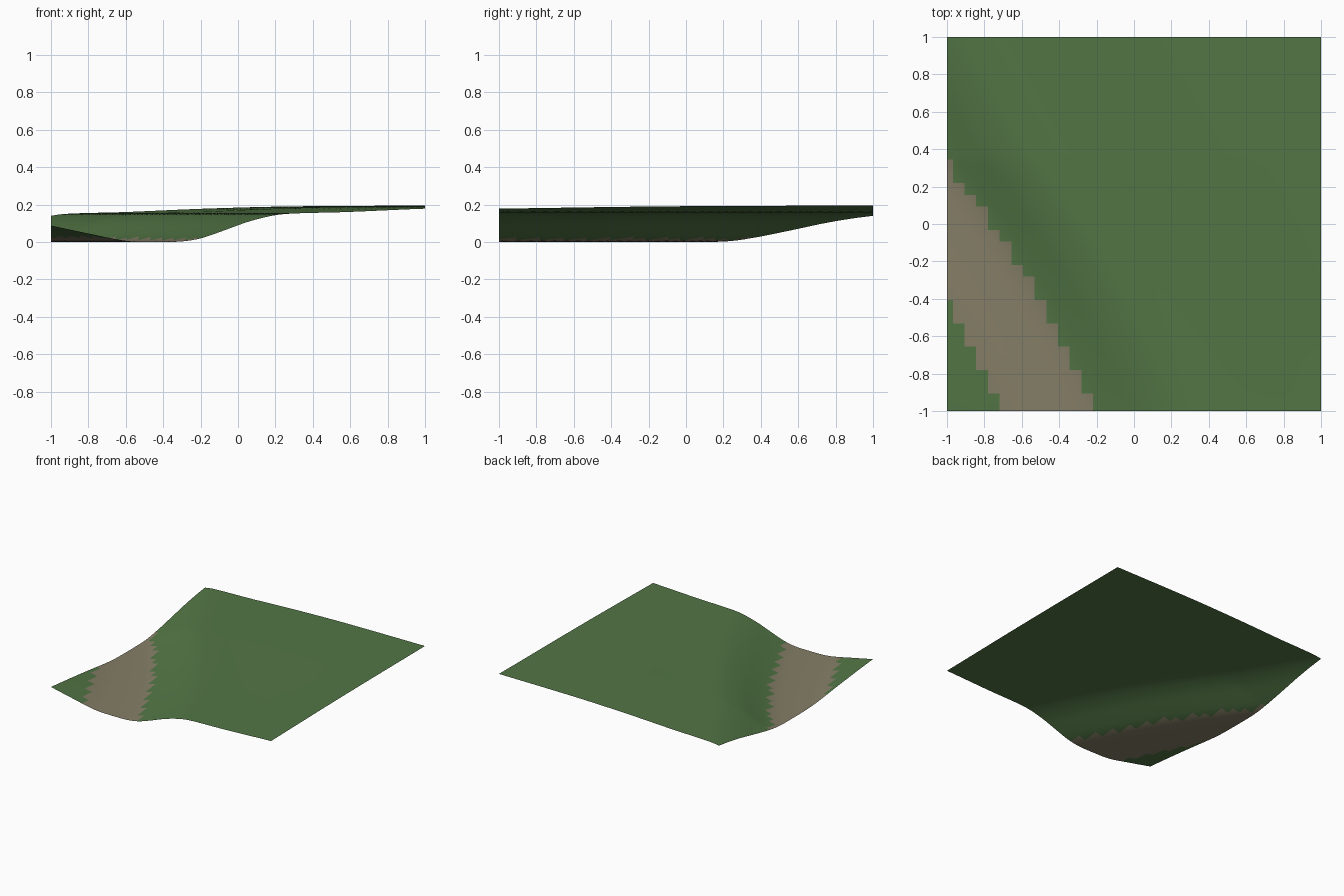
import bpy, bmesh, math

cube = bpy.data.objects.get("Cube")
if cube:
    bpy.data.objects.remove(cube, do_unlink=True)

CELLS = 64
COARSE = 2.0 / 32  # lattice that gives the bed its stepped edge

# Cross-section of the valley: (distance across, height)
PROFILE = [(-1.42, .10), (-1.19, .044), (-1.02, .006), (-.89, 0), (-.76, .003),
           (-.673, .02), (-.566, .062), (-.466, .104), (-.366, .135),
           (-.28, .15), (0, .16), (.366, .178), (.76, .19), (1.4, .195)]


def material(name, color):
    mat = bpy.data.materials.new(name)
    mat.use_nodes = True
    mat.diffuse_color = (*color, 1)
    bsdf = mat.node_tree.nodes["Principled BSDF"]
    bsdf.inputs["Base Color"].default_value = (*color, 1)
    bsdf.inputs["Roughness"].default_value = 0.9
    return mat


def slope(i):
    a, b = PROFILE[max(i - 1, 0)], PROFILE[min(i + 1, len(PROFILE) - 1)]
    return (b[1] - a[1]) / (b[0] - a[0])


def height(d):
    # Smooth Hermite interpolation through the profile
    i = max(k for k in range(len(PROFILE) - 1) if k == 0 or PROFILE[k][0] <= d)
    (x0, z0), (x1, z1) = PROFILE[i], PROFILE[i + 1]
    w = x1 - x0
    t = (d - x0) / w
    s = t * t * (3 - 2 * t)
    z = z0 + (z1 - z0) * s + w * t * (1 - t) * (slope(i) * (1 - t) - slope(i + 1) * t)
    return max(z, 0)


def across(x, y):
    # Distance across a diagonal valley that bows gently along its length
    bow = max(.045 - .05 * ((y + .4) / .65) ** 2, -.02)
    angle = math.radians(30)
    return x * math.cos(angle) + y * math.sin(angle) - bow


def snap(v):
    return math.floor(v / COARSE + .5) * COARSE


# Ground sheet shaped by the valley profile
bm = bmesh.new()
bmesh.ops.create_grid(bm, x_segments=CELLS, y_segments=CELLS, size=1)
for face in bm.faces:
    c = face.calc_center_median()
    face.material_index = int(-1.112 < across(snap(c.x), snap(c.y)) < -.685)
    face.smooth = True
for v in bm.verts:
    v.co.z = height(across(v.co.x, v.co.y))

mesh = bpy.data.meshes.new("valley_ground")
bm.to_mesh(mesh)
bm.free()
mesh.materials.append(material("grass_green", (.085, .18, .06)))
mesh.materials.append(material("bed_brown", (.235, .21, .135)))
ground = bpy.data.objects.new("valley_ground", mesh)
bpy.context.collection.objects.link(ground)
